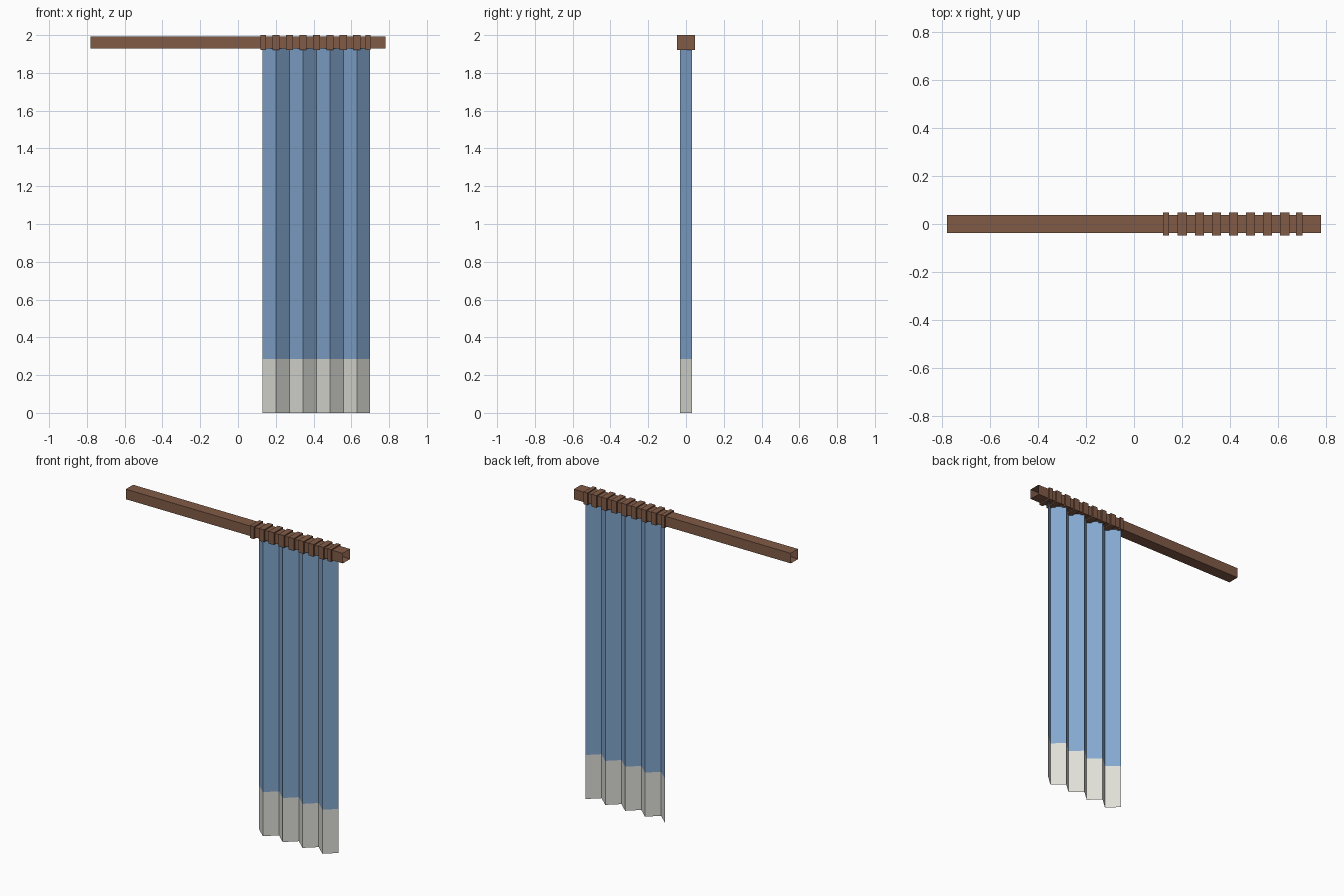
import bpy, bmesh

if "Cube" in bpy.data.objects:
    bpy.data.objects.remove(bpy.data.objects["Cube"])


def material(name, rgb):
    m = bpy.data.materials.new(name)
    m.diffuse_color = (*rgb, 1)
    m.use_nodes = True
    m.node_tree.nodes["Principled BSDF"].inputs["Base Color"].default_value = m.diffuse_color
    return m


brown = material("brown wood", (0.22, 0.105, 0.062))
blue = material("blue cloth", (0.23, 0.39, 0.63))
white = material("off white cloth", (0.74, 0.74, 0.69))


def finish(name, bm, mats):
    mesh = bpy.data.meshes.new(name)
    bm.to_mesh(mesh)
    bm.free()
    for m in mats:
        mesh.materials.append(m)
    obj = bpy.data.objects.new(name, mesh)
    bpy.context.collection.objects.link(obj)
    return obj


def box(name, x0, x1, half_y, z0, z1, open_ends=False):
    bm = bmesh.new()
    bmesh.ops.create_cube(bm, size=1)
    for v in bm.verts:
        v.co.x = x1 if v.co.x > 0 else x0
        v.co.y = half_y if v.co.y > 0 else -half_y
        v.co.z = z1 if v.co.z > 0 else z0
    if open_ends:
        bm.normal_update()
        ends = [f for f in bm.faces if abs(f.normal.x) > 0.9]
        bmesh.ops.delete(bm, geom=ends, context='FACES_ONLY')
    return finish(name, bm, [brown])


# Hollow curtain rod
box("curtain_rod", -0.78, 0.78, 0.0375, 1.928, 1.993, open_ends=True)

# Square rings, one at each fold; the end rings are narrower
FOLDS, LEFT, RIGHT = 8, 0.13, 0.70
STEP = (RIGHT - LEFT) / FOLDS
for i in range(FOLDS + 1):
    x = LEFT + i * STEP
    x0, x1 = x - 0.019, x + 0.019
    if i == 0:
        x0, x1 = 0.12, 0.147
    elif i == FOLDS:
        x0, x1 = 0.676, 0.702
    box(f"curtain_ring_{i + 1}", x0, x1, 0.047, 1.92, 2.0)

# Pleated curtain sheet with a pale band along the bottom
bm = bmesh.new()
columns = []
for i in range(FOLDS + 1):
    y = 0.032 if i % 2 == 0 else -0.032
    columns.append([bm.verts.new((LEFT + i * STEP, y, z)) for z in (0, 0.286, 1.94)])
for a, b in zip(columns, columns[1:]):
    for row in range(2):
        face = bm.faces.new((a[row], b[row], b[row + 1], a[row + 1]))
        face.material_index = 1 if row == 0 else 0
finish("curtain", bm, [blue, white])
